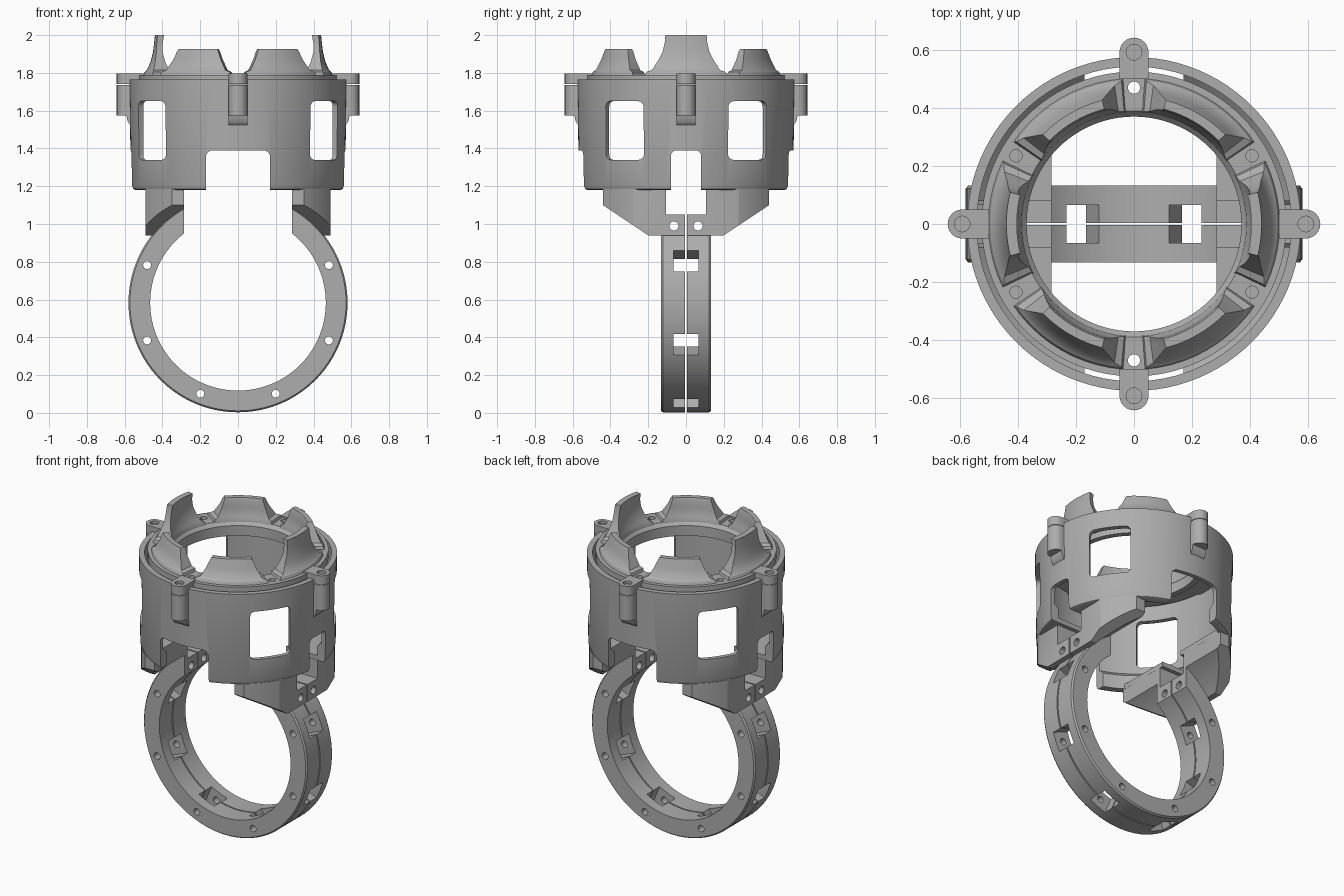
import bpy, bmesh
from math import sin, cos, pi, radians
from mathutils import Matrix

old = bpy.data.objects.get("Cube")
if old:
    bpy.data.objects.remove(old, do_unlink=True)

grey = bpy.data.materials.new("plain grey")
grey.use_nodes = True
COLOUR = (0.42, 0.42, 0.42, 1)
grey.diffuse_color = COLOUR
grey.node_tree.nodes["Principled BSDF"].inputs["Base Color"].default_value = COLOUR
parts = []


def add(name, bm, turn=0):
    bmesh.ops.recalc_face_normals(bm, faces=bm.faces)
    bm.transform(Matrix.Rotation(radians(turn), 4, 'Z'))
    mesh = bpy.data.meshes.new(name)
    bm.to_mesh(mesh)
    bm.free()
    mesh.materials.append(grey)
    ob = bpy.data.objects.new(name, mesh)
    bpy.context.collection.objects.link(ob)
    parts.append(ob)
    return ob


def loft(name, rings, turn=0, closed=False):
    """Skin a list of point loops, capping the ends unless closed."""
    bm = bmesh.new()
    loops = [[bm.verts.new(p) for p in ring] for ring in rings]
    pairs = list(zip(loops, loops[1:]))
    if closed:
        pairs.append((loops[-1], loops[0]))
    for a, b in pairs:
        for i in range(len(a)):
            j = (i + 1) % len(a)
            bm.faces.new((a[i], a[j], b[j], b[i]))
    if not closed:
        bm.faces.new(loops[0])
        bm.faces.new(loops[-1])
    return add(name, bm, turn)


def prism(name, pts, lo, hi, axis='z', turn=0):
    place = {'x': lambda u, v, w: (w, u, v),
             'y': lambda u, v, w: (u, w, v),
             'z': lambda u, v, w: (u, v, w)}[axis]
    return loft(name, [[place(u, v, w) for u, v in pts] for w in (lo, hi)], turn)


def revolve(name, profile, steps=96):
    angles = [2 * pi * i / steps for i in range(steps)]
    return loft(name, [[(r * cos(a), r * sin(a), z) for r, z in profile]
                       for a in angles], closed=True)


def arc(cx, cy, r, a0=0, a1=360, n=24):
    count = n if a1 - a0 == 360 else n + 1
    return [(cx + r * cos(radians(a0 + (a1 - a0) * i / n)),
             cy + r * sin(radians(a0 + (a1 - a0) * i / n))) for i in range(count)]


def rect(u0, u1, v0, v1, r=0):
    if not r:
        return [(u0, v0), (u1, v0), (u1, v1), (u0, v1)]
    corners = [(u1 - r, v1 - r), (u0 + r, v1 - r), (u0 + r, v0 + r), (u1 - r, v0 + r)]
    return [p for k, (u, v) in enumerate(corners) for p in arc(u, v, r, 90 * k, 90 * k + 90, 5)]


def carve(ob, cutters, keep=None):
    """Subtract the cutters, and trim to the keep solid."""
    tools = [(c, 'DIFFERENCE') for c in cutters] + ([(keep, 'INTERSECT')] if keep else [])
    for tool, mode in tools:
        mod = ob.modifiers.new("cut", 'BOOLEAN')
        mod.operation, mod.object, mod.solver = mode, tool, 'EXACT'
    bpy.context.view_layer.update()
    graph = bpy.context.evaluated_depsgraph_get()
    mesh = bpy.data.meshes.new_from_object(ob.evaluated_get(graph))
    ob.modifiers.clear()
    ob.data = mesh
    for tool, _ in tools:
        parts.remove(tool)
        bpy.data.objects.remove(tool, do_unlink=True)


QUARTERS = (0, 90, 180, 270)
CZ, R_OUT, R_IN, END_X = 0.583, 0.58, 0.465, 0.285

# Cup wall with four windows and four bottom notches
cup = revolve("cup_wall", [(0.548, 1.18), (0.56, 1.185), (0.567, 1.205), (0.575, 1.765),
                           (0.542, 1.765), (0.542, 1.3), (0.51, 1.27), (0.51, 1.18)])
cuts = [prism("window_cutter", rect(-0.123, 0.123, 1.34, 1.65, 0.03), 0.4, 0.7, 'x', a)
        for a in (35.5, 144.5, 215.5, 324.5)]
cuts.append(prism("notch_cutter", rect(-0.17, 0.17, 1, 1.39, 0.035), -0.7, 0.7, 'y'))
cuts.append(prism("notch_cutter", rect(-0.08, 0.08, 1, 1.39, 0.03), -0.7, 0.7, 'x'))
carve(cup, cuts)


# Screw ears on the cup and lid
def ear(inner):
    return [(inner, -0.05)] + arc(0.592, 0, 0.05, -90, 90, 12) + [(inner, 0.05)]


for a in QUARTERS:
    prism("cup_ear", ear(0.545), 1.575, 1.737, turn=a)
    prism("cup_ear_foot", [(0.55, 1.51), (0.572, 1.525), (0.585, 1.545), (0.592, 1.58), (0.55, 1.58)],
          -0.05, 0.05, 'y', a).matrix_world = Matrix()
    lid_ear = prism("lid_ear", ear(0.5), 1.74, 1.797, turn=a)
    carve(lid_ear, [prism("recess_cutter", arc(0.592, 0, 0.027), 1.78, 1.85, turn=a)])

# Lid ring with six holes
lid = revolve("lid_ring", [(0.37, 1.7), (0.37, 1.765), (0.39, 1.788), (0.525, 1.788),
                           (0.525, 1.737), (0.405, 1.737), (0.405, 1.7)])
carve(lid, [prism("hole_cutter", arc(0.47, 0, 0.021), 1.65, 1.85, turn=30 + 60 * k)
            for k in range(6)])


# Crown tabs: two tall and four short, flared at the base
def tab(name, levels, turn):
    rings = []
    for z, r0, r1, half in levels:
        outline = arc(0, 0, r1, -half, half, 10) + arc(0, 0, r0, -half, half, 10)[::-1]
        rings.append([(x, y, z) for x, y in outline])
    loft(name, rings, turn)


base = [(1.78, 0.385, 0.505, 26), (1.805, 0.388, 0.495, 25), (1.815, 0.393, 0.482, 22)]
tall = base + [(1.86, 0.408, 0.463, 19), (1.91, 0.415, 0.45, 16),
               (1.96, 0.412, 0.444, 14.7), (2, 0.404, 0.44, 14.4)]
short = base + [(1.87, 0.402, 0.458, 18.5), (1.915, 0.404, 0.445, 16.3), (1.927, 0.409, 0.44, 15.5)]
for k in range(6):
    if k % 3:
        tab("short_tab", short, 60 * k)
    else:
        tab("tall_tab", tall, 60 * k)

# Floor segments and wing brackets on both sides
wing = [(0.44, 1.185), (0.44, 1.1), (0.2, 0.94)]
wing += [(-y, z) for y, z in reversed(wing)]
for turn, side in ((0, "left"), (180, "right")):
    floor = prism(side + "_floor", arc(0, 0, 0.53, -57.5, 57.5, 28), 1.18, 1.21, turn=turn)
    carve(floor, [prism("slot_cutter", rect(-0.08, 0.08, 1, 1.3), -0.7, 0.7, 'x')])
    bracket = prism(side + "_bracket", wing, END_X, 0.49, 'x', turn)
    cuts = [prism("ring_cutter", arc(0, CZ, 0.575, n=96), -0.6, 0.6, 'y'),
            prism("slot_cutter", rect(-0.105, 0.105, 1.05, 1.3), -0.7, 0.7, 'x'),
            prism("split_cutter", rect(-0.004, 0.004, 0.8, 1.2), -0.7, 0.7, 'x')]
    cuts += [prism("bolt_cutter", arc(y, 0.99, 0.024), -0.7, 0.7, 'x') for y in (-0.064, 0.064)]
    carve(bracket, cuts, prism("cup_trim", arc(0, 0, 0.562, n=96), 0.8, 1.3))


# Lower ring: two mirrored halves with pockets, bolt holes and an open top
def pocket(angle):
    c, s = cos(radians(angle)), sin(radians(angle))
    return [(u * c - v * s, CZ + u * s + v * c) for u, v in rect(0.4, 0.65, -0.06, 0.06)]


STATIONS = (22.5, -22.5, -67.5, -112.5, -157.5, 157.5)
for sign, side in ((-1, "front"), (1, "back")):
    profile = [(R_IN, 0.004), (R_OUT, 0.004), (R_OUT, 0.122), (R_OUT - 0.008, 0.132), (R_IN, 0.132)]
    ring = loft(side + "_half_ring",
                [[(r * cos(a), sign * y, CZ + r * sin(a)) for r, y in profile]
                 for a in (2 * pi * i / 96 for i in range(96))], closed=True)
    cuts = [prism("top_cutter", rect(-END_X, END_X, CZ, 1.4), -0.3, 0.3, 'y'),
            prism("slot_cutter", rect(-0.105, 0.105, 1.05, 1.3), -0.7, 0.7, 'x'),
            prism("bolt_cutter", arc(sign * 0.064, 0.99, 0.024), -0.7, 0.7, 'x')]
    for a in STATIONS:
        cuts.append(prism("pocket_cutter", pocket(a), -0.065, 0.065, 'y'))
        x, z = 0.521 * cos(radians(a)), CZ + 0.521 * sin(radians(a))
        cuts.append(prism("bolt_cutter", arc(x, z, 0.021, n=16), -0.3, 0.3, 'y'))
    carve(ring, cuts)

# Smooth shading with sharp edges kept
bpy.ops.object.select_all(action='DESELECT')
for ob in parts:
    ob.select_set(True)
bpy.context.view_layer.objects.active = cup
bpy.ops.object.shade_smooth_by_angle(angle=radians(30))
